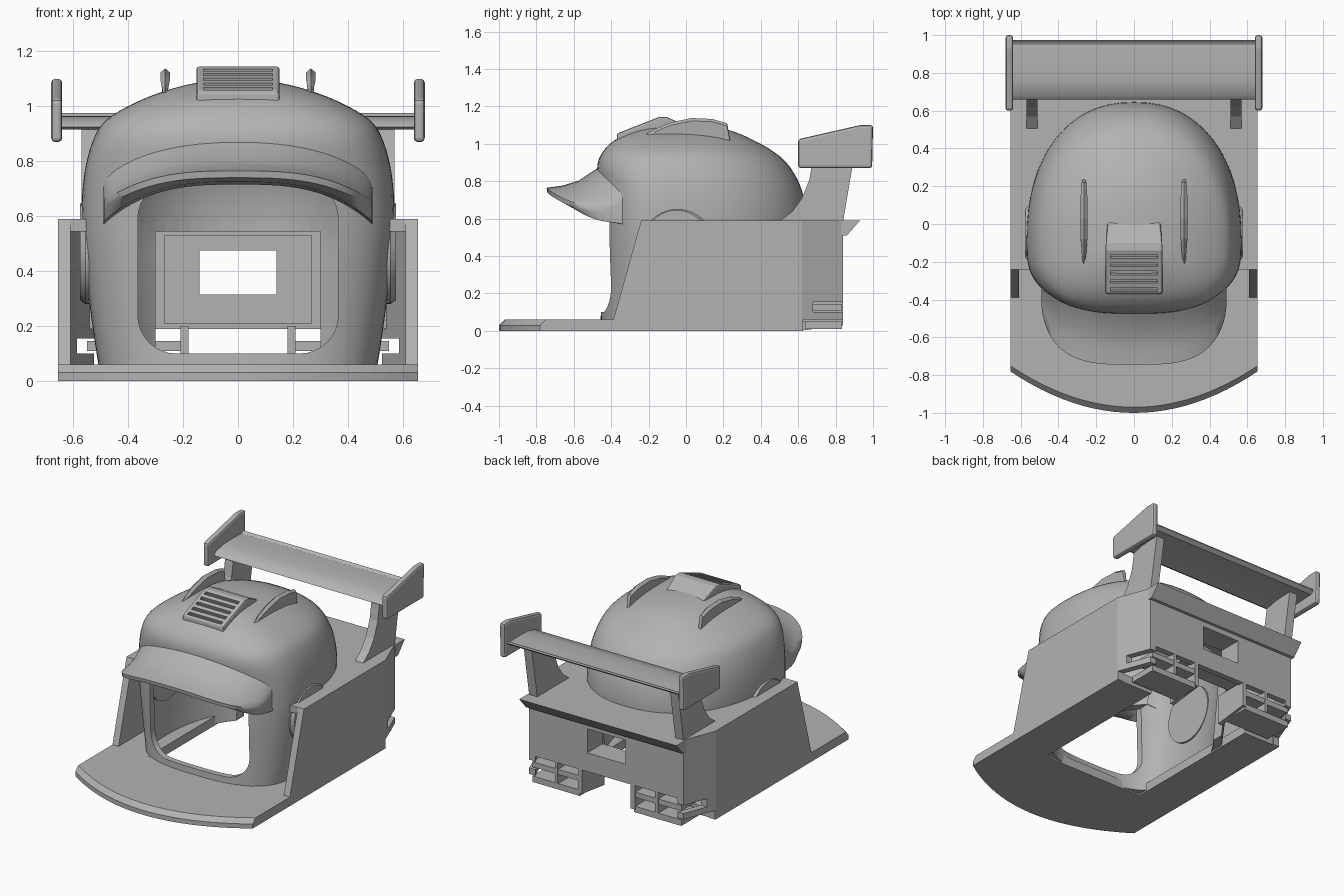
import bpy, bmesh
from math import sin, cos, pi, atan2
from mathutils import Vector, Matrix

if "Cube" in bpy.data.objects:
    bpy.data.objects.remove(bpy.data.objects["Cube"])

GREY = bpy.data.materials.new("plain grey")
GREY.use_nodes = True
GREY.diffuse_color = (0.45, 0.45, 0.45, 1)
GREY.node_tree.nodes["Principled BSDF"].inputs["Base Color"].default_value = (0.45, 0.45, 0.45, 1)


def loft(name, rings):
    """Skin a stack of equal rings and cap both ends."""
    bm = bmesh.new()
    loops = [[bm.verts.new(p) for p in ring] for ring in rings]
    n = len(loops[0])
    for a, b in zip(loops, loops[1:]):
        for i in range(n):
            j = (i + 1) % n
            bm.faces.new((a[i], a[j], b[j], b[i]))
    bm.faces.new(loops[0])
    bm.faces.new(loops[-1])
    bmesh.ops.recalc_face_normals(bm, faces=bm.faces)
    mesh = bpy.data.meshes.new(name)
    bm.to_mesh(mesh)
    bm.free()
    mesh.materials.append(GREY)
    ob = bpy.data.objects.new(name, mesh)
    bpy.context.collection.objects.link(ob)
    return ob


def prism(name, pts, lo, hi, axis):
    """Extrude a 2D outline along an axis; pts hold the other two coordinates in order."""
    place = {"x": lambda p, t: (t, p[0], p[1]),
             "y": lambda p, t: (p[0], t, p[1]),
             "z": lambda p, t: (p[0], p[1], t)}[axis]
    return loft(name, [[place(p, t) for p in pts] for t in (lo, hi)])


def box(name, x, y, z):
    return prism(name, [(x[0], y[0]), (x[1], y[0]), (x[1], y[1]), (x[0], y[1])], z[0], z[1], "z")


def apply(ob, mod):
    bpy.context.view_layer.objects.active = ob
    bpy.ops.object.modifier_apply(modifier=mod.name)


def cut(ob, *cutters):
    for c in cutters:
        c.hide_render = True
        mod = ob.modifiers.new("cut", "BOOLEAN")
        mod.operation, mod.solver, mod.object = "DIFFERENCE", "EXACT", c
        apply(ob, mod)


def bevel(ob, width, segments=2):
    mod = ob.modifiers.new("bevel", "BEVEL")
    mod.width, mod.segments = width, segments
    apply(ob, mod)


def smooth(ob, angle=0.6):
    bpy.ops.object.select_all(action="DESELECT")
    ob.select_set(True)
    bpy.context.view_layer.objects.active = ob
    bpy.ops.object.shade_smooth_by_angle(angle=angle)


def rounded(half, lo, hi, r, n=8):
    """Rounded rectangle outline, symmetric in x."""
    out = []
    for cx, cz, start in ((half - r, hi - r, 0), (r - half, hi - r, 1), (r - half, lo + r, 2), (half - r, lo + r, 3)):
        for i in range(n + 1):
            a = (start + i / n) * pi / 2
            out.append((cx + r * cos(a), cz + r * sin(a)))
    return out


# Helmet slices: height, half width, front y, back y
SLICES = [(0.01, 0.50, -0.46, 0.60), (0.2, 0.53, -0.45, 0.61), (0.45, 0.56, -0.45, 0.63),
          (0.6, 0.57, -0.45, 0.645), (0.75, 0.56, -0.46, 0.62), (0.87, 0.53, -0.475, 0.56),
          (0.95, 0.48, -0.45, 0.48), (1.02, 0.36, -0.38, 0.36), (1.07, 0.22, -0.27, 0.24),
          (1.093, 0.10, -0.17, 0.10), (1.098, 0.02, -0.12, -0.06)]


def helmet_form(name, inset, drop):
    keys = [Vector(s) for s in SLICES]
    keys = [2 * keys[0] - keys[1]] + keys + [keys[-1]]
    rows = []
    for a, b, c, d in zip(keys, keys[1:], keys[2:], keys[3:]):
        for k in range(4):
            t = k / 4
            rows.append(0.5 * (2 * b + (c - a) * t + (2 * a - 5 * b + 4 * c - d) * t ** 2
                               + (3 * b - a - 3 * c + d) * t ** 3))
    rows.append(keys[-1])
    rings = []
    for z, w, f, b in rows:
        ring = []
        for i in range(64):
            a = 2 * pi * i / 64
            power = 2 / 2.8 if sin(a) < 0 else 2 / 2.25
            reach = (-0.1 - f) if sin(a) < 0 else (b + 0.1)
            px = w * abs(cos(a)) ** power * (1 if cos(a) > 0 else -1)
            py = reach * abs(sin(a)) ** power * (1 if sin(a) > 0 else -1)
            ring.append((px * (1 - inset), -0.1 + py * (1 - inset), z - drop))
        rings.append(ring)
    return loft(name, rings)


helmet = helmet_form("helmet_shell", 0, 0)
cavity = helmet_form("cavity_cutter", 0.1, 0.06)
face_hole = prism("face_cutter", rounded(0.365, 0.1, 0.73, 0.14), -1, -0.1, "y")
nape_hole = box("nape_cutter", (-0.3, 0.3), (0.3, 0.9), (-0.1, 0.58))
cut(helmet, cavity, face_hole, nape_hole)
smooth(helmet)

# Upturned bill across the brow
sections = []
for i in range(41):
    k = sin((i / 40 - 0.5) * pi * 0.99)
    x, m = 0.49 * k, abs(k)
    tip = -0.41 - 0.335 * (1 - m ** 3.5) ** 0.5
    root = -0.40 + 0.13 * m ** 4
    ztop, zlow = 0.765 - 0.11 * m ** 3, 0.725 - 0.145 * m ** 3
    zroot = 0.92 - 0.13 * m ** 2
    span = tip - root
    sections.append([(x, root, zroot), (x, root + span * 0.25, zroot - (zroot - ztop) * 0.38),
                     (x, root + span * 0.5, zroot - (zroot - ztop) * 0.75),
                     (x, root + span * 0.75, ztop + 0.012), (x, tip, ztop),
                     (x, tip + 0.004, ztop - 0.025), (x, root + span * 0.8, zlow),
                     (x, root + span * 0.4, zlow - 0.01), (x, root, zlow - 0.005)])
smooth(loft("brow_bill", sections), 0.9)

# Crown scoop with slotted grille
scoop = prism("crown_scoop", [(-0.37, 1.0), (-0.37, 1.055), (-0.14, 1.145), (-0.1, 1.143), (0.01, 1.09), (0.01, 1.0)],
              -0.152, 0.152, "x")
for v in scoop.data.vertices:
    if v.co.y > 0:
        v.co.x *= 0.92
bevel(scoop, 0.012)
tilt = atan2(0.09, 0.23)
for i in range(5):
    slot = box("slot_cutter", (-0.125, 0.125), (-0.011, 0.011), (-0.025, 0.03))
    t = 0.1 + 0.19 * i
    slot.data.transform(Matrix.Translation((0, -0.37 + 0.23 * t, 1.055 + 0.09 * t)) @ Matrix.Rotation(tilt, 4, "X"))
    cut(scoop, slot)

# Floor tray with curved, chamfered nose
def tray_ring(z, back):
    nose = [(0.655 * t / 12, -1 + back + 0.22 * (t / 12) ** 2) for t in range(-12, 13)]
    return [(x, y, z) for x, y in nose + [(0.655, 0.62), (-0.655, 0.62)]]


tray = loft("floor_tray", [tray_ring(0, 0), tray_ring(0.03, 0), tray_ring(0.06, 0.03)])
cut(tray, box("floor_cutter", (-0.38, 0.38), (-0.4, 0.8), (-0.1, 0.2)))

# Deck around the helmet
deck = prism("deck", [(-0.655, -0.24), (0.655, -0.24), (0.655, 0.62), (0.57, 0.84), (-0.57, 0.84), (-0.655, 0.62)],
             0.545, 0.59, "z")
cut(deck, cavity)

# Rear wall, inner panel and lip
window = box("window_cutter", (-0.14, 0.14), (0.5, 1), (0.315, 0.475))
cut(box("rear_wall", (-0.57, 0.57), (0.80, 0.84), (0.19, 0.59)), window)
cut(box("inner_panel", (-0.27, 0.27), (0.68, 0.80), (0.21, 0.53)), window)
prism("rear_lip", [(0.83, 0.59), (0.93, 0.59), (0.86, 0.51), (0.83, 0.51)], -0.58, 0.58, "x")

# Wing: thin cambered blade
smooth(prism("wing_blade", [(0.66, 0.925), (0.68, 0.945), (0.76, 0.962), (0.86, 0.965), (0.95, 0.962), (0.97, 0.975),
                            (0.975, 0.965), (0.95, 0.945), (0.86, 0.94), (0.76, 0.932), (0.68, 0.915)],
             -0.65, 0.65, "x"))

# Mirrored parts
for side, s in (("right", -1), ("left", 1)):
    def slab(name, pts, a, b):
        return prism(f"{side}_{name}", pts, s * a, s * b, "x")

    slab("side_wall", [(-0.405, 0), (-0.24, 0.59), (0.62, 0.59), (0.62, 0)], 0.61, 0.655)
    corner = prism(f"{side}_corner_wall", [(s * 0.655, 0.62), (s * 0.57, 0.84), (s * 0.525, 0.84), (s * 0.61, 0.62)],
                   0, 0.59, "z")
    cut(corner, box("slot_cutter", (-1, 1), (0.68, 0.9), (0.10, 0.155)),
        box("slot_cutter", (-1, 1), (0.625, 0.9), (-0.1, 0.06)))
    # diffuser shelves and fins
    for name, y0, z in (("upper_shelf", 0.68, (0.11, 0.145)), ("lower_shelf", 0.64, (0.01, 0.05))):
        box(f"{side}_{name}", sorted((s * 0.2, s * 0.55)), (y0, 0.835), z)
    slab("inner_fin", [(0.6, 0), (0.6, 0.2), (0.84, 0.2), (0.84, 0.03)], 0.18, 0.21)
    slab("outer_fin", [(0.62, 0.05), (0.62, 0.2), (0.84, 0.2), (0.84, 0.05)], 0.36, 0.38)
    # wing support and end plate
    slab("wing_strut", [(0.5, 0.585), (0.57, 0.64), (0.62, 0.71), (0.66, 0.81), (0.68, 0.93), (0.90, 0.94),
                        (0.84, 0.585)], 0.51, 0.57)
    bevel(slab("end_plate", [(0.60, 0.87), (0.995, 0.87), (1.0, 1.10), (0.93, 1.10), (0.60, 1.025)], 0.64, 0.68), 0.014)
    # crown fin, tapering toward the front and the crest
    crest = [(-0.23, 1.04), (-0.17, 1.078), (-0.08, 1.115), (0.03, 1.138), (0.14, 1.133), (0.22, 1.11), (0.24, 1.0)]
    loft(f"{side}_crown_fin", [[(s * (0.265 + o * w), y, z - d) for (y, z), w in
                                zip(crest + [(-0.23, 0.99)], (0.2, 0.6, 1, 1, 1, 0.7, 0.4, 0.2))]
                               for o, d in ((-0.018, 0.015), (0, 0), (0.018, 0.015))])
    # ear cup bulging from the helmet side
    ear = [(-0.05 + 0.19 * cos(a * pi / 20), 0.47 + 0.19 * sin(a * pi / 20)) for a in range(40)]
    smooth(loft(f"{side}_ear_cup", [[(s * x, -0.05 + (y + 0.05) * f, 0.47 + (z - 0.47) * f) for y, z in ear]
                                    for x, f in ((0.48, 0.9), (0.48, 1), (0.555, 1), (0.575, 0.92))]))

# Drop the helper cutters
for ob in list(bpy.data.objects):
    if "cutter" in ob.name:
        bpy.data.objects.remove(ob)
